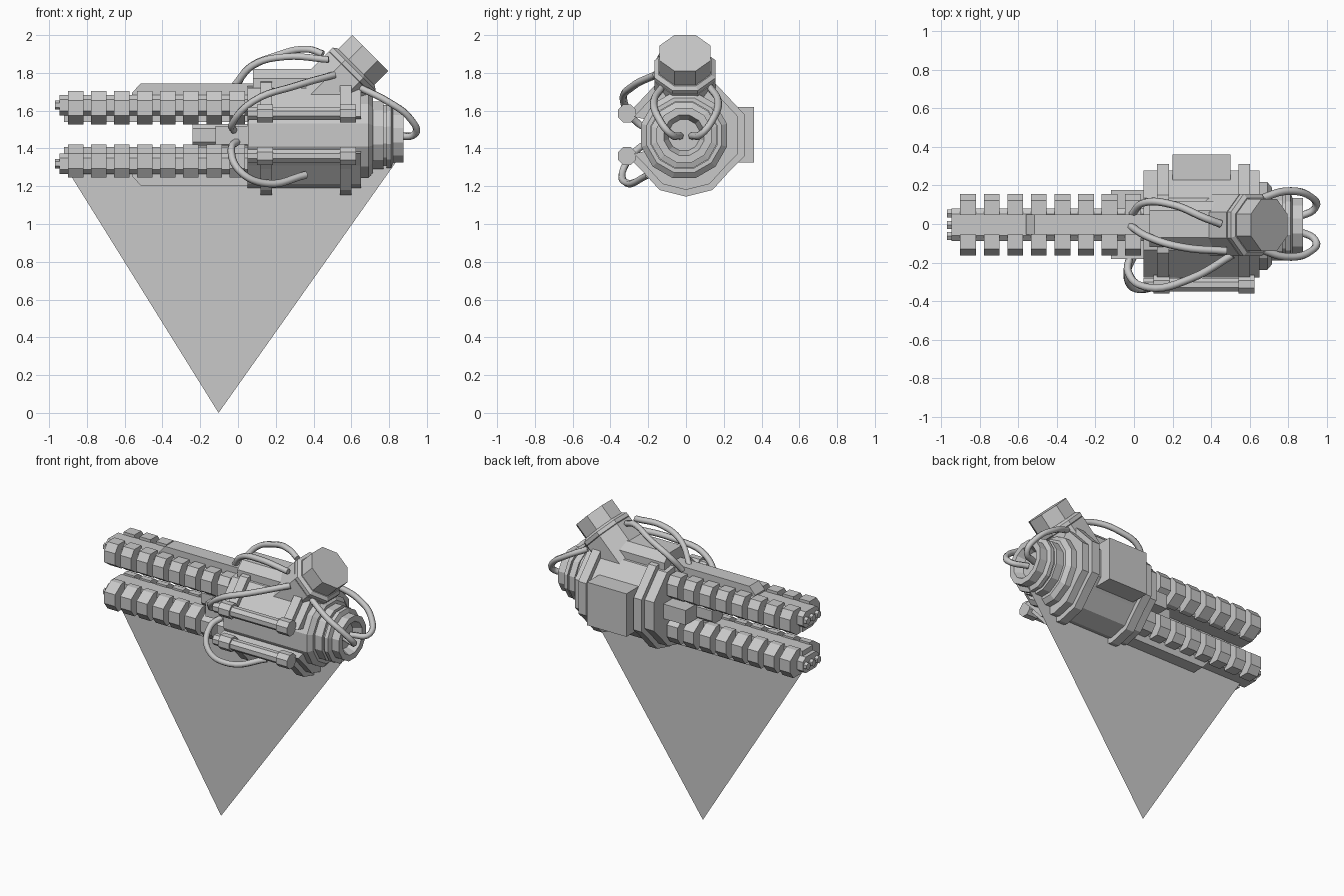
import bpy, bmesh, math
from mathutils import Matrix, Vector

cube = bpy.data.objects.get("Cube")
if cube:
    bpy.data.objects.remove(cube, do_unlink=True)

grey = bpy.data.materials.new("grey metal")
grey.use_nodes = True
COLOUR = (0.58, 0.58, 0.58, 1)
grey.diffuse_color = COLOUR
grey.node_tree.nodes["Principled BSDF"].inputs["Base Color"].default_value = COLOUR
AXIS = 1.47


def finish(name, bm):
    bmesh.ops.recalc_face_normals(bm, faces=bm.faces)
    mesh = bpy.data.meshes.new(name)
    bm.to_mesh(mesh)
    bm.free()
    ob = bpy.data.objects.new(name, mesh)
    bpy.context.collection.objects.link(ob)
    mesh.materials.append(grey)
    return ob


def add_loft(bm, sections, m=Matrix()):
    """Skin a list of (x, yz-outline) sections and cap both ends."""
    rings = [[bm.verts.new(m @ Vector((x, y, z))) for y, z in pts] for x, pts in sections]
    n = len(rings[0])
    for a, b in zip(rings, rings[1:]):
        for i in range(n):
            j = (i + 1) % n
            bm.faces.new((a[i], a[j], b[j], b[i]))
    bm.faces.new(rings[0][::-1])
    bm.faces.new(rings[-1])


def loft(name, sections, m=Matrix()):
    bm = bmesh.new()
    add_loft(bm, sections, m)
    return finish(name, bm)


def ngon(n, r, phase=0.5):
    return [(r * math.cos((i + phase) * math.tau / n), r * math.sin((i + phase) * math.tau / n))
            for i in range(n)]


def chamfered(w, h, c, d):
    """Half-width w, half-height h, corners cut by c across and d up."""
    half = [(w - c, -h), (w, d - h), (w, h - d), (w - c, h)]
    return half + [(-y, -z) for y, z in half]


def box(name, x0, x1, y0, y1, z0, z1):
    pts = [(y0, z0), (y1, z0), (y1, z1), (y0, z1)]
    return loft(name, [(x0, pts), (x1, pts)])


def at(x=0, y=0, z=AXIS):
    return Matrix.Translation((x, y, z))


# Casing wrapped round the core, open along the front, with two raised bands
half = [(0.0, -0.325), (0.14, -0.29), (0.24, -0.18), (0.31, -0.11), (0.31, 0.11), (0.15, 0.28), (0.0, 0.3)]
slot = [(-0.2, 0.085), (-0.2, -0.085)]
mirrored = [(-y, z) for y, z in half[-2:0:-1]]
outline = half + mirrored[:2] + slot + mirrored[2:]


def casing(s):
    return [(y * s, z * s) for y, z in outline]


loft("body_casing", [(0.05, casing(0.89)), (0.65, casing(0.89))], at())
for name, x in (("rear_band", 0.12), ("front_band", 0.54)):
    loft(name, [(x, casing(1)), (x + 0.06, casing(1))], at())
loft("top_housing", [(0.08, chamfered(0.12, 0.09, 0.05, 0.05)),
                     (0.48, chamfered(0.12, 0.09, 0.05, 0.05))], at(z=1.73))
box("side_box", 0.2, 0.5, 0.2, 0.36, 1.325, 1.62)

# Twelve-sided core running out to a stepped end cap with a shallow mouth
steps = [(0.055, 0.235), (0.69, 0.235), (0.715, 0.205), (0.715, 0.185), (0.77, 0.185), (0.77, 0.165),
         (0.785, 0.165), (0.785, 0.18), (0.81, 0.18), (0.82, 0.15), (0.875, 0.15),
         (0.875, 0.11), (0.82, 0.085)]
loft("core_and_end_cap", [(x, ngon(12, r)) for x, r in steps], at(y=-0.01))

# Tilted octagonal head on its neck
tilt = at(0.7, -0.005, 1.905) @ Matrix.Rotation(-math.pi / 4, 4, 'Y')
loft("head_neck", [(-0.48, ngon(8, 0.174)), (-0.15, ngon(8, 0.174))], tilt)
loft("head_collar", [(-0.16, ngon(8, 0.16)), (-0.145, ngon(8, 0.174)),
                     (-0.12, ngon(8, 0.174)), (-0.105, ngon(8, 0.152))], tilt)
loft("head_cap", [(-0.13, ngon(8, 0.146)), (0, ngon(8, 0.146))], tilt)

# Two barrels, each with ribs on both flanks, an inner rail and three muzzle nubs
core = chamfered(0.085, 0.055, 0.03, 0.025)
flank = [(0.05, -0.088), (0.09, -0.088), (0.16, -0.04), (0.16, 0.04), (0.125, 0.088), (0.05, 0.088)]
for name, z, side in (("upper", 1.615, 1), ("lower", 1.333, -1)):
    bm = bmesh.new()
    shift = at(y=-0.004, z=z + 0.014 * side)
    add_loft(bm, [(-0.945, core), (0.1, core)], shift)
    rail = [(-0.055, 0), (0.055, 0), (0.055, -0.075 * side), (-0.055, -0.075 * side)]
    add_loft(bm, [(-0.92, rail), (0.1, rail)], at(y=-0.004, z=z))
    for i in range(8):
        x = -0.9 + i * 0.122
        for hand in (1, -1):
            rib = [(y * hand, h * side) for y, h in flank]
            add_loft(bm, [(x, rib), (x + 0.082, rib)], at(y=-0.004, z=z))
    for y in (-0.058, 0, 0.058):
        nub = [(py + y, pz) for py, pz in ngon(6, 0.024)]
        add_loft(bm, [(-0.968, nub), (-0.9, nub)], shift)
    finish(name + "_barrel", bm)

    # Cover strip with a sloped nose
    def strip(top):
        return [(-0.055, side * 0.04), (0.05, side * 0.04), (0.05, top), (-0.055, top)]
    loft(name + "_cover", [(-0.56, strip(side * 0.08)), (-0.515, strip(side * 0.13)),
                           (0.1, strip(side * 0.13))], at(z=z))

# Central spine between the barrels
loft("spine", [(-0.24, chamfered(0.06, 0.06, 0.025, 0.025)),
               (0.1, chamfered(0.06, 0.06, 0.025, 0.025))], at())
box("cross_block", -0.12, 0.08, -0.182, 0.175, 1.42, 1.52)

# Pair of side tubes held by clamps
for name, z in (("upper", 1.585), ("lower", 1.36)):
    loft(name + "_side_tube", [(0.05, ngon(8, 0.038)), (0.62, ngon(8, 0.038))], at(y=-0.315, z=z))
    for tag, x in (("rear", 0.1), ("front", 0.54)):
        loft(name + "_" + tag + "_clamp", [(x, ngon(8, 0.052)), (x + 0.085, ngon(8, 0.052))],
             at(y=-0.312, z=z))


# Round cables
def cable(name, points, r=0.02):
    curve = bpy.data.curves.new(name, 'CURVE')
    curve.dimensions = '3D'
    curve.bevel_depth = r
    curve.bevel_resolution = 1
    curve.resolution_u = 6
    curve.use_fill_caps = True
    spline = curve.splines.new('BEZIER')
    spline.bezier_points.add(len(points) - 1)
    for bp, co in zip(spline.bezier_points, points):
        bp.co = co
        bp.handle_left_type = bp.handle_right_type = 'AUTO'
    curve.materials.append(grey)
    ob = bpy.data.objects.new(name, curve)
    bpy.context.collection.objects.link(ob)


cable("top_cable_front", [(0.48, -0.14, 1.87), (0.25, -0.12, 1.885), (0.08, -0.07, 1.84), (-0.02, -0.01, 1.73)])
cable("top_cable_back", [(0.45, 0, 1.9), (0.37, 0.03, 1.925), (0.2, 0.1, 1.89), (0.05, 0.11, 1.82), (-0.01, 0.05, 1.72)])
cable("side_cable", [(0.51, -0.16, 1.79), (0.3, -0.28, 1.73), (0.08, -0.33, 1.65), (-0.03, -0.25, 1.53), (-0.02, -0.16, 1.49)])
cable("lower_cable", [(0, -0.16, 1.44), (-0.035, -0.25, 1.4), (0.01, -0.335, 1.28), (0.15, -0.31, 1.215), (0.36, -0.2, 1.26)])
for name, s in (("left", 1), ("right", -1)):
    cable(name + "_end_cable", [(0.65, s * 0.13, 1.72), (0.79, s * 0.17, 1.65), (0.91, s * 0.145, 1.56),
                                (0.94, s * 0.085, 1.48), (0.83, s * 0.03, 1.465)])

# Thin triangular sheet hanging below
bm = bmesh.new()
bm.faces.new([bm.verts.new((x, -0.036, z)) for x, z in ((-0.103, 0), (0.845, 1.34), (-0.9, 1.28))])
finish("hanging_sheet", bm)
